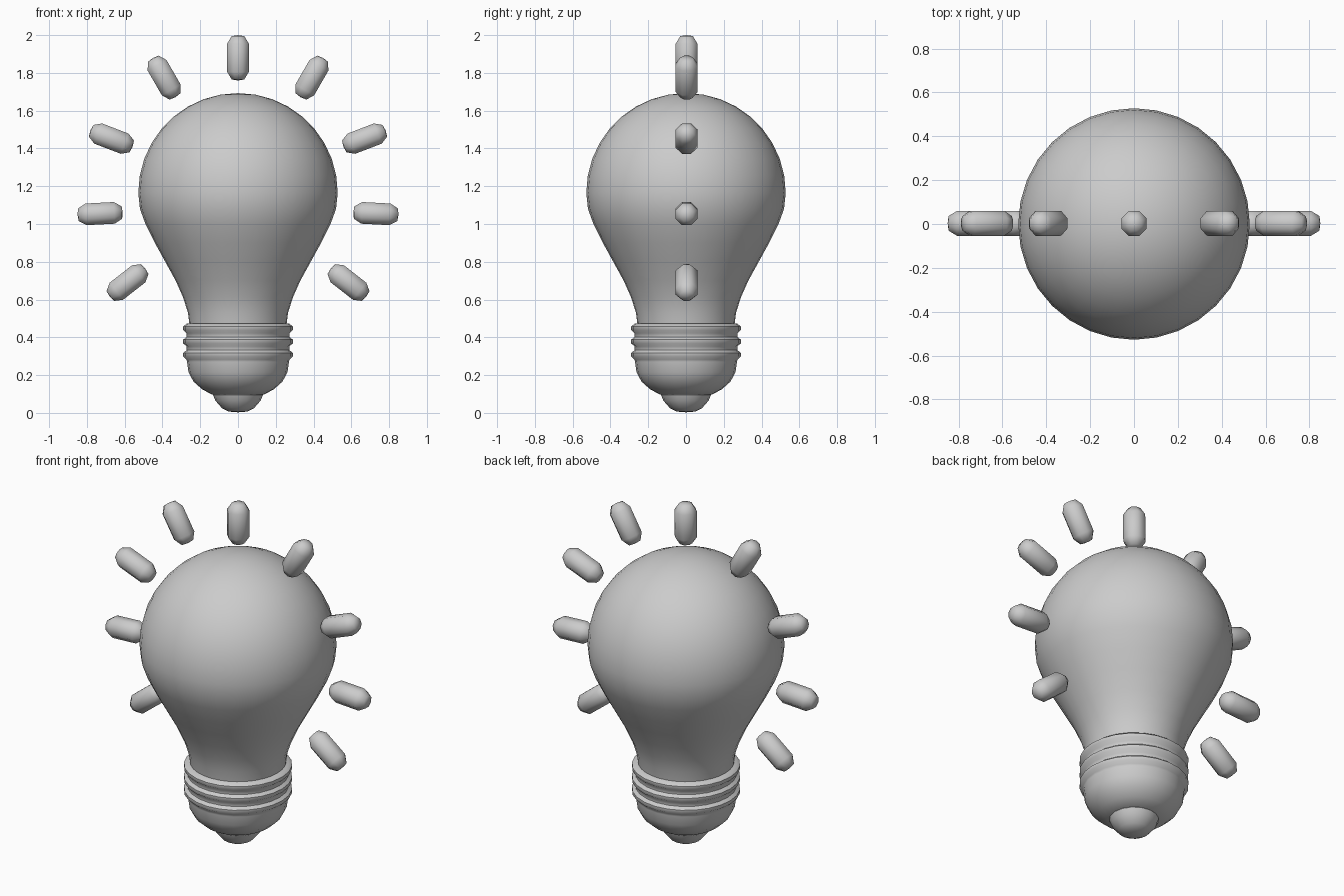
import bpy, bmesh, math
from mathutils import Matrix

if "Cube" in bpy.data.objects:
    bpy.data.objects.remove(bpy.data.objects["Cube"])


def lathe(name, profile, sides, angle=50):
    """Spin a (radius, height) profile around z into a smooth closed solid."""
    bm = bmesh.new()
    rings = []
    for r, z in profile:
        if r == 0:
            rings.append([bm.verts.new((0, 0, z))])
        else:
            rings.append([bm.verts.new((r * math.cos(2 * math.pi * i / sides),
                                        r * math.sin(2 * math.pi * i / sides), z))
                          for i in range(sides)])
    for a, b in zip(rings, rings[1:]):
        for i in range(sides):
            j = (i + 1) % sides
            if len(a) == 1:
                bm.faces.new((a[0], b[j], b[i]))
            elif len(b) == 1:
                bm.faces.new((a[i], a[j], b[0]))
            else:
                bm.faces.new((a[i], a[j], b[j], b[i]))
    bmesh.ops.recalc_face_normals(bm, faces=bm.faces)
    mesh = bpy.data.meshes.new(name)
    bm.to_mesh(mesh)
    bm.free()
    obj = bpy.data.objects.new(name, mesh)
    bpy.context.collection.objects.link(obj)
    bpy.ops.object.select_all(action='DESELECT')
    bpy.context.view_layer.objects.active = obj
    obj.select_set(True)
    bpy.ops.object.shade_smooth_by_angle(angle=math.radians(angle))
    return obj


# Glass: tapered neck flowing into a spherical dome
neck = [(0, 0.45), (0.255, 0.45), (0.265, 0.53), (0.29, 0.61), (0.33, 0.70),
        (0.385, 0.80), (0.44, 0.90), (0.49, 1.00), (0.519, 1.08)]
dome = [(0.528 * math.cos(math.radians(a)), 1.165 + 0.528 * math.sin(math.radians(a)))
        for a in range(0, 90, 10)]
lathe("glass_bulb", neck + dome + [(0, 1.693)], 32)

# Screw cap: three rounded threads above a bowl
threads = []
for z in (0.31, 0.38, 0.45):
    threads += [(0.272, z - 0.028), (0.29, z - 0.012), (0.29, z + 0.008), (0.272, z + 0.022)]
bowl = [(0, 0.095), (0.14, 0.098), (0.19, 0.125), (0.235, 0.165), (0.262, 0.215), (0.27, 0.27)]
lathe("screw_cap", bowl + threads + [(0, 0.472)], 24)

# Contact tip under the cap
lathe("contact_tip", [(0, 0.003), (0.05, 0.007), (0.085, 0.025), (0.12, 0.065),
                      (0.132, 0.095), (0.12, 0.11), (0, 0.11)], 16)

# Light rays: short rounded bars fanned out around the dome
bar = [(0, -0.12), (0.036, -0.115), (0.062, -0.075),
       (0.062, 0.075), (0.036, 0.115), (0, 0.12)]


def ray(name, x, z, elevation):
    obj = lathe(name, bar, 8, 60)
    obj.matrix_world = (Matrix.Translation((x, 0.003, z))
                        @ Matrix.Rotation(math.radians(90 - elevation), 4, 'Y')
                        @ Matrix.Rotation(math.radians(22.5), 4, 'Z'))


ray("ray_top", 0, 1.88, 90)
for n, (x, z, elev) in enumerate([(0.391, 1.775, 60), (0.67, 1.452, 21),
                                  (0.73, 1.055, -3), (0.585, 0.69, -38)], 1):
    ray(f"ray_right_{n}", x, z, elev)
    ray(f"ray_left_{n}", -x, z, 180 - elev)
